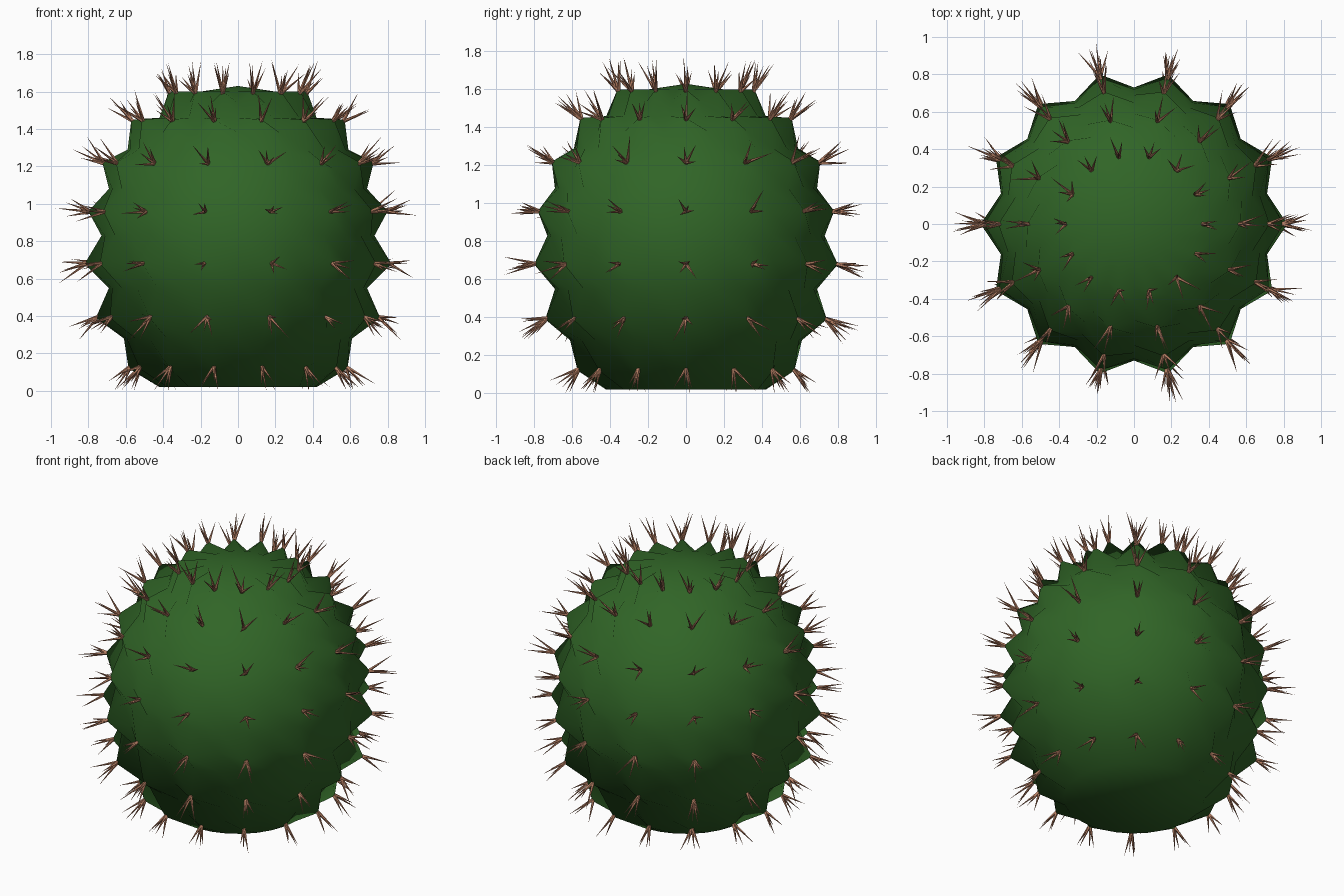
import bpy, bmesh, math, random
from mathutils import Vector

if "Cube" in bpy.data.objects:
    bpy.data.objects.remove(bpy.data.objects["Cube"])

random.seed(4)
RIBS = 14
COLS = RIBS * 2

# Body rings from top to bottom: (radius, z)
BASE = [(0.20, 1.60), (0.33, 1.54), (0.42, 1.46), (0.515, 1.38), (0.59, 1.29),
        (0.65, 1.19), (0.69, 1.08), (0.72, 0.95), (0.73, 0.83), (0.73, 0.70),
        (0.69, 0.55), (0.66, 0.41), (0.61, 0.28), (0.52, 0.15), (0.42, 0.02)]
# Raised bump tips on every second ring: ring index -> (radius, z)
TIPS = {1: (0.37, 1.60), 3: (0.57, 1.45), 5: (0.725, 1.22), 7: (0.80, 0.96),
        9: (0.82, 0.68), 11: (0.76, 0.39), 13: (0.585, 0.12)}
CENTRE = Vector((0, 0, 0.82))


def material(name, colour):
    m = bpy.data.materials.new(name)
    m.diffuse_color = (*colour, 1)
    m.use_nodes = True
    m.node_tree.nodes["Principled BSDF"].inputs["Base Color"].default_value = m.diffuse_color
    return m


def make_object(name, bm, mat):
    me = bpy.data.meshes.new(name)
    bm.to_mesh(me)
    bm.free()
    ob = bpy.data.objects.new(name, me)
    bpy.context.collection.objects.link(ob)
    me.materials.append(mat)
    return ob


def polar(r, z, col):
    a = 2 * math.pi * col / COLS
    return Vector((r * math.cos(a), r * math.sin(a), z))


# Body: a round skin with pointed bumps on the ribs
bm = bmesh.new()
top = bm.verts.new((0, 0, 1.63))
rings, tips, smooth_points = [], [], [Vector((0, 0, 1.63))]
for i, (r, z) in enumerate(BASE):
    ring = []
    for c in range(COLS):
        p = polar(r, z, c)
        smooth_points.append(p)
        if i in TIPS and c % 2 == 0:
            p = polar(*TIPS[i], c)
            tips.append(p)
        ring.append(bm.verts.new(p))
    rings.append(ring)
for c in range(COLS):
    d = (c + 1) % COLS
    bm.faces.new((top, rings[0][c], rings[0][d]))
    for up, low in zip(rings, rings[1:]):
        bm.faces.new((up[c], low[c], low[d], up[d]))
bm.faces.new(list(reversed(rings[-1])))
for f in bm.faces:
    f.smooth = True
body = make_object("cactus_body", bm, material("green_skin", (0.03, 0.13, 0.02)))
# Soft round shading over the bumps
body.data.normals_split_custom_set_from_vertices(
    [(p - CENTRE).normalized() for p in smooth_points])

# Spines: a small random cluster of thin cones on each bump
bm = bmesh.new()
for tip in tips:
    out = (tip - CENTRE).normalized()
    side = out.orthogonal().normalized()
    other = out.cross(side)
    turn = random.uniform(0, 2 * math.pi)
    for k in range(4):
        tilt = random.uniform(0.1, 0.62)
        a = turn + k * math.pi / 2 + random.uniform(-0.5, 0.5)
        d = out * math.cos(tilt) + (side * math.cos(a) + other * math.sin(a)) * math.sin(tilt)
        length = random.uniform(0.09, 0.185)
        if d.z < 0:
            length = min(length, tip.z / -d.z)
        start = tip - out * 0.015
        u = d.orthogonal().normalized() * 0.010
        v = d.cross(u)
        base = [bm.verts.new(start + u * math.cos(t) + v * math.sin(t))
                for t in (2 * math.pi * n / 5 for n in range(5))]
        point = bm.verts.new(tip + d * length)
        for n in range(5):
            bm.faces.new((base[n], base[(n + 1) % 5], point))
        bm.faces.new(list(reversed(base)))
make_object("spines", bm, material("brown_spine", (0.48, 0.22, 0.13)))
